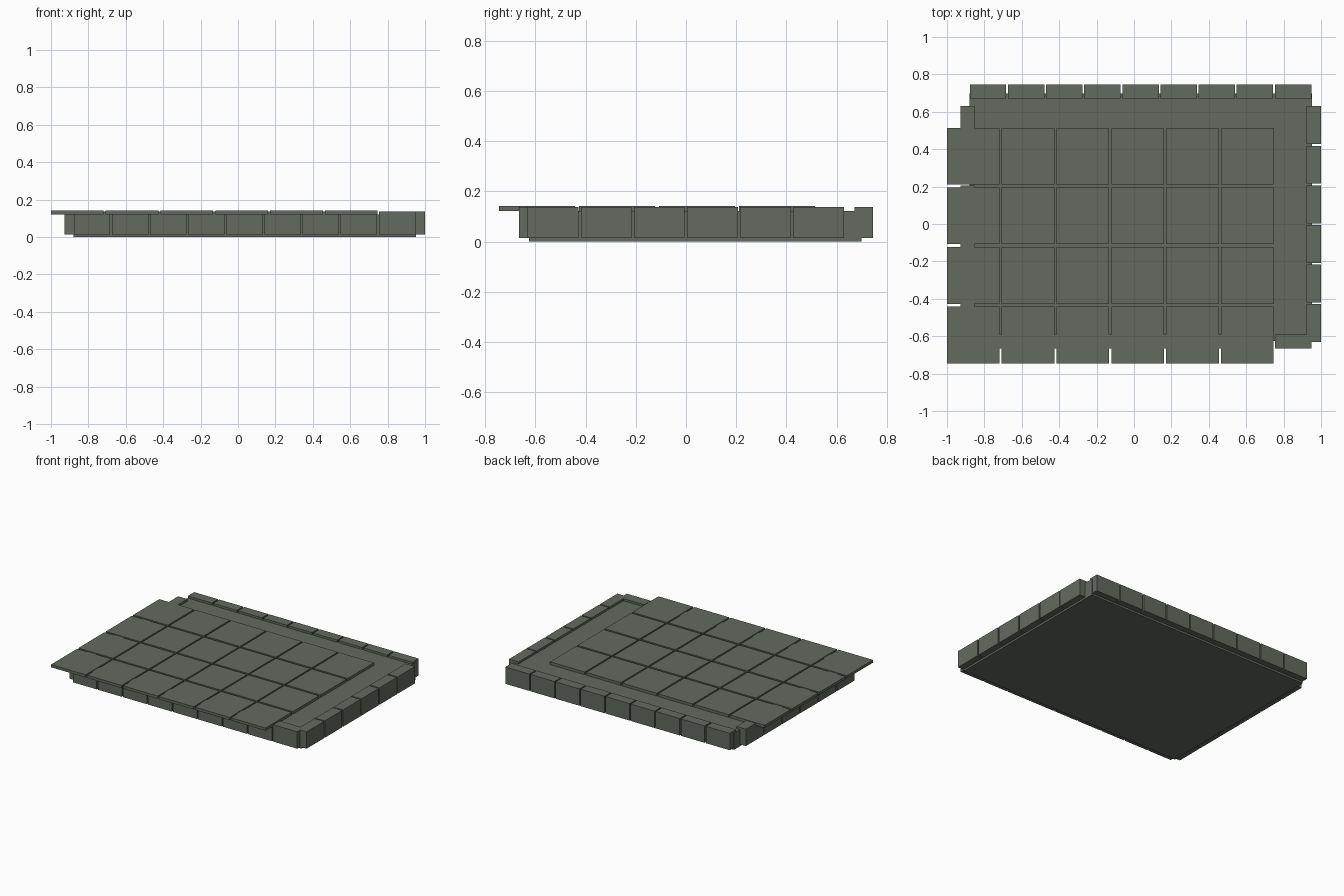
import bpy, bmesh

if "Cube" in bpy.data.objects:
    bpy.data.objects.remove(bpy.data.objects["Cube"])

stone = bpy.data.materials.new("dark_grey_green_stone")
stone.diffuse_color = (0.125, 0.142, 0.115, 1)
stone.use_nodes = True
stone.node_tree.nodes["Principled BSDF"].inputs["Base Color"].default_value = stone.diffuse_color


def boxes(name, items):
    """One object from a list of (x0, x1, y0, y1, z0, z1) boxes."""
    bm = bmesh.new()
    for x0, x1, y0, y1, z0, z1 in items:
        verts = bmesh.ops.create_cube(bm, size=1)["verts"]
        for v in verts:
            v.co = (x1 if v.co.x > 0 else x0,
                    y1 if v.co.y > 0 else y0,
                    z1 if v.co.z > 0 else z0)
    mesh = bpy.data.meshes.new(name)
    bm.to_mesh(mesh)
    bm.free()
    mesh.materials.append(stone)
    ob = bpy.data.objects.new(name, mesh)
    bpy.context.collection.objects.link(ob)
    return ob


def spans(start, end, count, gap):
    """Split a length into equal pieces with gaps between them."""
    w = (end - start - gap * (count - 1)) / count
    return [(start + i * (w + gap), start + i * (w + gap) + w) for i in range(count)]


# Solid core slab
boxes("core_slab", [(-0.88, 0.953, -0.625, 0.699, 0, 0.122)])

# Rows of edge blocks around the slab
Z = (0.014, 0.138)
long_side = spans(-0.878, 0.948, 9, 0.009)
short_side = spans(-0.631, 0.630, 6, 0.009)
boxes("front_blocks", [(a, b, -0.666, -0.59, *Z) for a, b in long_side])
boxes("back_blocks", [(a, b, 0.672, 0.745, *Z) for a, b in long_side])
boxes("left_blocks", [(-0.928, -0.852, a, b, *Z) for a, b in short_side])
boxes("right_blocks", [(0.922, 1.0, a, b, *Z) for a, b in short_side])

# Thin paving tiles, offset to overhang the front left corner
boxes("paving_tiles", [(a, b, c, d, 0.122, 0.142)
                       for a, b in spans(-1.0, 0.746, 6, 0.011)
                       for c, d in spans(-0.745, 0.514, 4, 0.015)])
